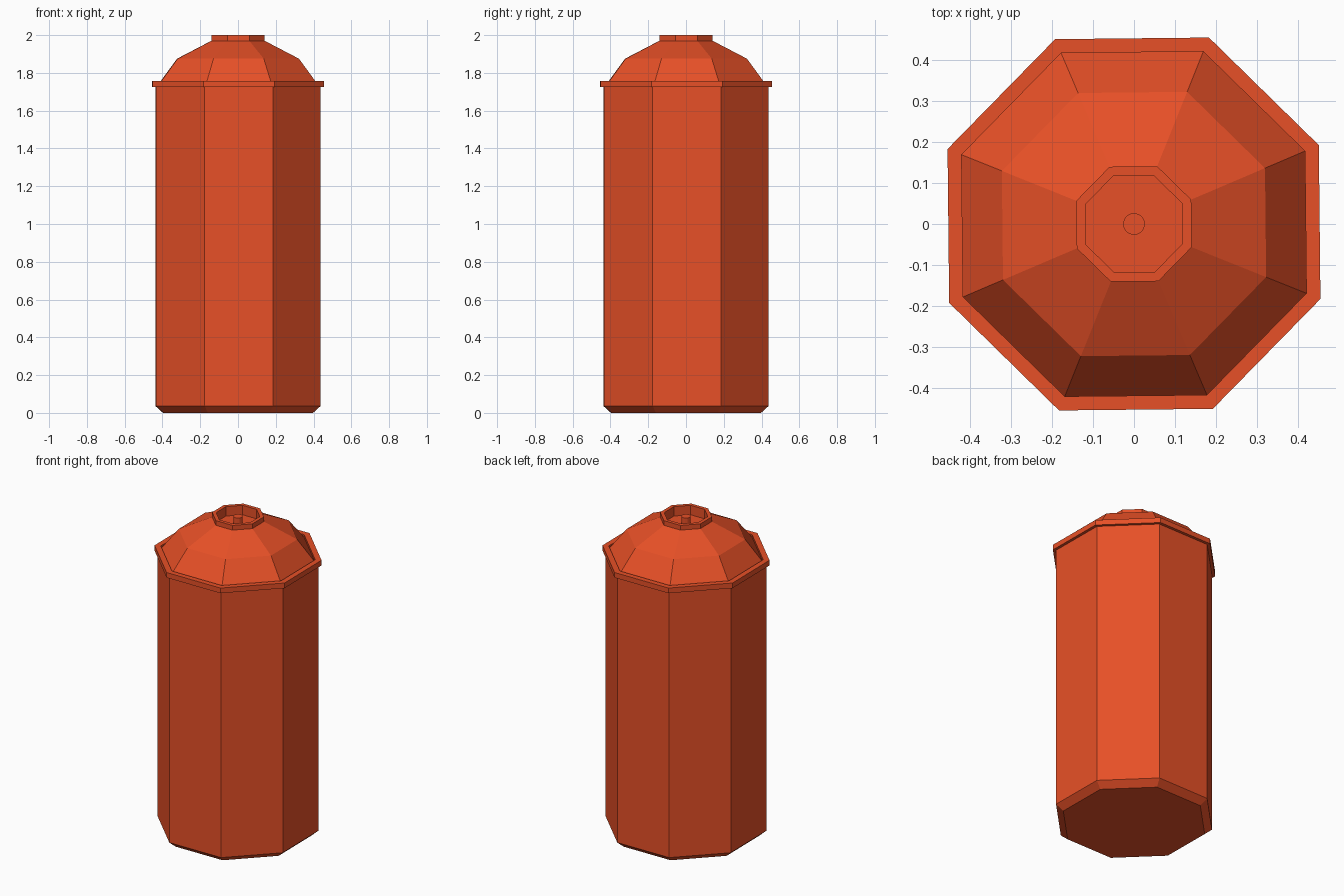
import bpy, bmesh, math

cube = bpy.data.objects.get("Cube")
if cube:
    bpy.data.objects.remove(cube, do_unlink=True)

# Single painted metal colour
COLOUR = (0.8, 0.08, 0.02, 1)
paint = bpy.data.materials.new("orange_red_paint")
paint.use_nodes = True
paint.diffuse_color = COLOUR
shader = next(n for n in paint.node_tree.nodes if n.type == 'BSDF_PRINCIPLED')
shader.inputs["Base Color"].default_value = COLOUR

TURN = math.radians(23.1)   # octagon corners, with a slight twist


def lathe(name, profile, sides=8, cap_bottom=False, cap_top=False, closed=False):
    """Turn (radius, height) points round z, with flat faces."""
    bm = bmesh.new()
    rings = []
    for r, z in profile:
        angles = [TURN + math.tau * i / sides for i in range(sides)]
        rings.append([bm.verts.new((r * math.cos(a), r * math.sin(a), z)) for a in angles])
    pairs = list(zip(rings, rings[1:]))
    if closed:
        pairs.append((rings[-1], rings[0]))
    for low, high in pairs:
        for i in range(sides):
            j = (i + 1) % sides
            bm.faces.new((low[i], low[j], high[j], high[i]))
    if cap_bottom:
        bm.faces.new(rings[0][::-1])
    if cap_top:
        bm.faces.new(rings[-1])
    bmesh.ops.recalc_face_normals(bm, faces=bm.faces)
    mesh = bpy.data.meshes.new(name)
    bm.to_mesh(mesh)
    bm.free()
    mesh.materials.append(paint)
    obj = bpy.data.objects.new(name, mesh)
    bpy.context.collection.objects.link(obj)
    return obj


# Tall body with a chamfered foot
lathe("body", [(0.428, 0), (0.472, 0.037), (0.472, 1.735)],
      cap_bottom=True, cap_top=True)

# Collar standing slightly proud of the dome's lower edge
lathe("collar", [(0.491, 1.724), (0.491, 1.757), (0.454, 1.757), (0.454, 1.724)],
      closed=True)

# Dome, neck rim and the recess inside it, in one skin
lathe("dome_and_neck", [(0.454, 1.74), (0.348, 1.875), (0.152, 1.97), (0.152, 2.0),
                        (0.128, 2.0), (0.128, 1.94)],
      cap_bottom=True, cap_top=True)

# Small valve stem in the recess
lathe("valve_stem", [(0.027, 1.94), (0.027, 1.99)], sides=12,
      cap_bottom=True, cap_top=True)
